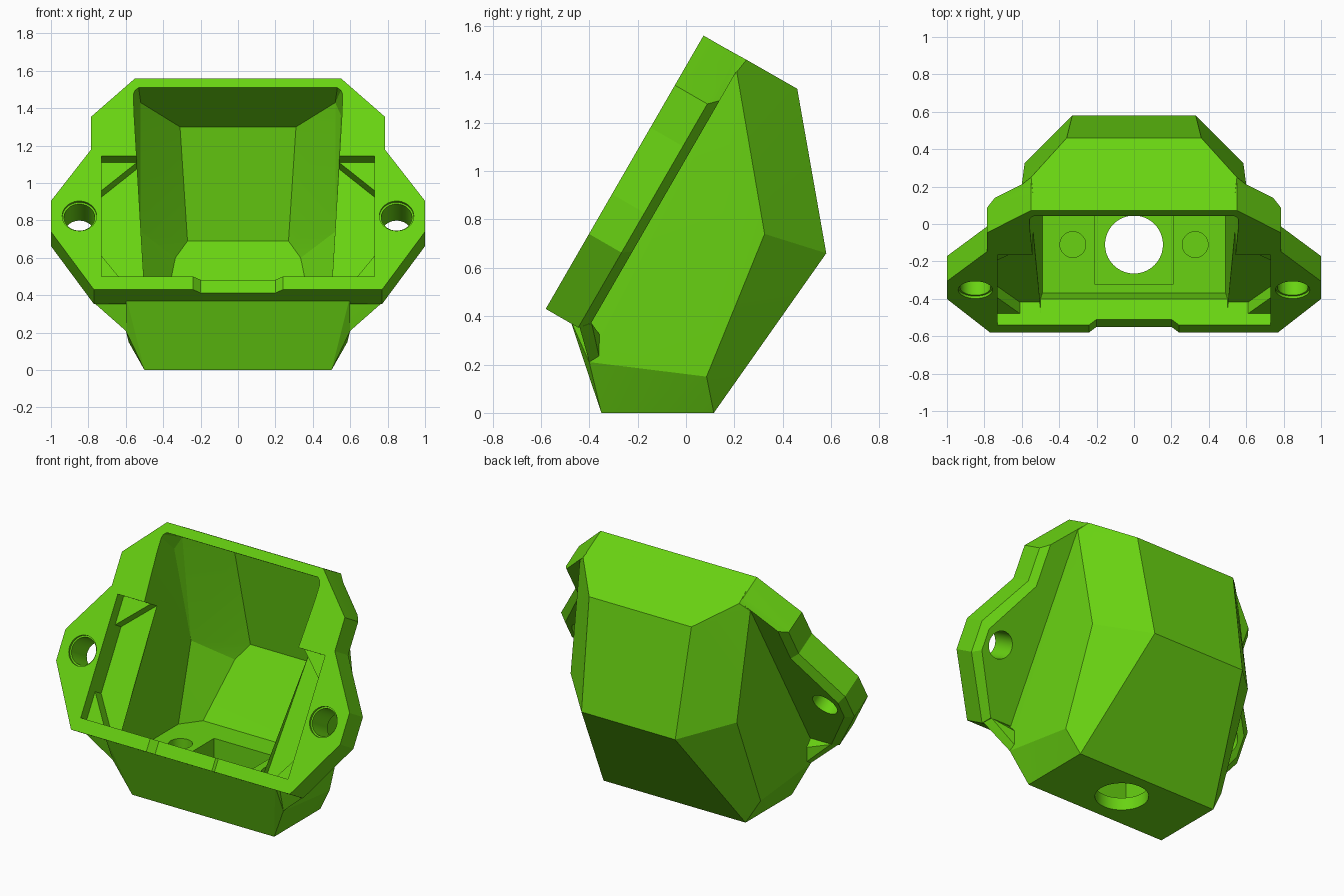
import bpy, bmesh, math
from mathutils import Vector, Matrix

if "Cube" in bpy.data.objects:
    bpy.data.objects.remove(bpy.data.objects["Cube"])

green = bpy.data.materials.new("bright green")
green.diffuse_color = (0.14, 0.65, 0.006, 1)
green.use_nodes = True
green.node_tree.nodes["Principled BSDF"].inputs["Base Color"].default_value = green.diffuse_color


def P(x, s, d):
    """Point on the tilted mouth plane: s runs up the slope, d goes inward."""
    return Vector((x, -0.58 + 0.5 * s + 0.866 * d, 0.43 + 0.866 * s - 0.5 * d))


def finish(bm, name):
    bmesh.ops.recalc_face_normals(bm, faces=bm.faces[:])
    me = bpy.data.meshes.new(name)
    bm.to_mesh(me)
    bm.free()
    me.materials.append(green)
    ob = bpy.data.objects.new(name, me)
    bpy.context.collection.objects.link(ob)
    return ob


def hull(name, points, mirror=True):
    """Convex solid from its corners, by default mirrored across x."""
    bm = bmesh.new()
    for p in points:
        for side in (1, -1) if mirror else (1,):
            bm.verts.new((side * p[0], p[1], p[2]))
    bmesh.ops.convex_hull(bm, input=bm.verts[:])
    loose = [v for v in bm.verts if not v.link_faces]
    bmesh.ops.delete(bm, geom=loose, context='VERTS')
    bmesh.ops.dissolve_limit(bm, angle_limit=math.radians(0.5),
                             verts=bm.verts[:], edges=bm.edges[:])
    return finish(bm, name)


def loft(name, layers):
    """Stack of mirrored outlines in (x, s), each placed at its own depth d."""
    bm = bmesh.new()
    rings = [[bm.verts.new(P(x, s, d)) for x, s in half + [(-x, s) for x, s in half[::-1]]]
             for half, d in layers]
    bm.faces.new(rings[0])
    bm.faces.new(rings[-1][::-1])
    n = len(rings[0])
    for a, b in zip(rings, rings[1:]):
        for i in range(n):
            bm.faces.new((a[i], b[i], b[(i + 1) % n], a[(i + 1) % n]))
    return finish(bm, name)


def cylinder(name, start, end, r):
    axis = end - start
    rot = axis.to_track_quat('Z', 'Y').to_matrix().to_4x4()
    bm = bmesh.new()
    bmesh.ops.create_cone(bm, cap_ends=True, segments=40, radius1=r, radius2=r,
                          depth=axis.length,
                          matrix=Matrix.Translation((start + end) / 2) @ rot)
    return finish(bm, name)


def combine(target, tool, op):
    mod = target.modifiers.new("cut", 'BOOLEAN')
    mod.operation, mod.solver, mod.object = op, 'EXACT', tool
    deps = bpy.context.evaluated_depsgraph_get()
    me = bpy.data.meshes.new_from_object(target.evaluated_get(deps))
    target.modifiers.clear()
    target.data = me
    bpy.data.objects.remove(tool)


# tilted mounting flange with ears and a chamfered back edge
rim = [(0.77, 0), (1.0, 0.358), (1.0, 0.548), (0.785, 0.866), (0.785, 1.068), (0.55, 1.305)]
back = [(0.75, 0.043), (0.96, 0.385), (0.96, 0.515), (0.745, 0.85), (0.745, 1.105),
        (0.55, 1.30)]
housing = loft("housing", [(rim, 0), (rim, 0.155), (back, 0.192)])

# faceted outer shell behind the flange
shell = hull("shell", [
    P(0.54, 1.305, 0.1), P(0.60, 1.22, 0.1), P(0.60, 0.02, 0.1),
    (0.60, -0.44, 0.355), (0.60, -0.40, 0.21), (0.50, -0.35, 0), (0.50, 0.115, 0),
    (0.585, 0.085, 0.15), (0.585, 0.325, 0.74), (0.60, 0.21, 1.41),
    (0.55, 0.25, 1.46), (0.36, 0.46, 1.34), (0.33, 0.58, 0.66)])
combine(housing, shell, 'UNION')

# corner webs that carry the front panel out to the flange
for side in (1, -1):
    web = [(0.765, -0.44, 0.355), (0.60, -0.40, 0.21), (0.60, -0.36, 0.235),
           (0.745, -0.39, 0.37), (0.52, -0.42, 0.30), (0.52, -0.34, 0.30),
           P(0.70, 0.06, 0.12), P(0.55, 0.06, 0.12)]
    combine(housing, hull("web", [(side * x, y, z) for x, y, z in web], False), 'UNION')

# main hollow: mouth part, then the part that drops behind the lower lip
deep = [(0.40, 0.22, 0.28), (0.335, 0.447, 0.60), (0.27, 0.51, 0.69),
        (0.49, 0.10, 0.28), (0.52, 0.27, 0.74)]
combine(housing, hull("mouth_hollow", deep + [
    P(0.535, 1.247, -0.05), P(0.56, 1.225, -0.05), P(0.56, 1.14, -0.05),
    P(0.505, 0.081, -0.05), P(0.50, 0.081, 0.16), (0.49, -0.16, 0.28),
    P(0.52, 1.247, 0.16), P(0.55, 1.17, 0.16), (0.31, 0.41, 1.30)]), 'DIFFERENCE')
combine(housing, hull("floor_hollow", deep + [
    P(0.50, 0.081, 0.16), P(0.505, 0.6, 0.16), (0.49, -0.37, 0.28)]), 'DIFFERENCE')

# side pockets, stepped with corner gussets
pocket = [(0.73, 0.081), (0.73, 0.826)]
combine(housing, loft("pocket", [(pocket, -0.05), (pocket, 0.07)]), 'DIFFERENCE')
pocket = [(0.61, 0.081), (0.73, 0.25), (0.73, 0.652), (0.54, 0.826)]
combine(housing, loft("deep_pocket", [(pocket, -0.04), (pocket, 0.14)]), 'DIFFERENCE')

# shallow notch in the lower lip
combine(housing, hull("lip_notch", [P(x, s, d) for s in (-0.06, 0.12)
                                    for x, d in ((0.28, -0.035), (0.20, 0.035))]),
        'DIFFERENCE')

# square floor recess with the through hole
combine(housing, hull("floor_recess", [(0.21, y, z) for y in (-0.32, 0.06)
                                       for z in (0.08, 0.32)]), 'DIFFERENCE')
combine(housing, cylinder("cable_hole", Vector((0, -0.11, -0.1)),
                          Vector((0, -0.11, 0.2)), 0.155), 'DIFFERENCE')

# blind floor holes and stepped ear holes on both sides
for side in (1, -1):
    x = 0.327 * side
    combine(housing, cylinder("blind_hole", Vector((x, -0.11, 0.15)),
                              Vector((x, -0.11, 0.35)), 0.069), 'DIFFERENCE')
    x = 0.848 * side
    combine(housing, cylinder("ear_hole", P(x, 0.455, -0.05), P(x, 0.455, 0.26), 0.082),
            'DIFFERENCE')
    combine(housing, cylinder("ear_rim", P(x, 0.455, -0.05), P(x, 0.455, 0.015), 0.092),
            'DIFFERENCE')

bpy.context.view_layer.objects.active = housing
housing.select_set(True)
bpy.ops.object.shade_smooth_by_angle(angle=math.radians(12))
